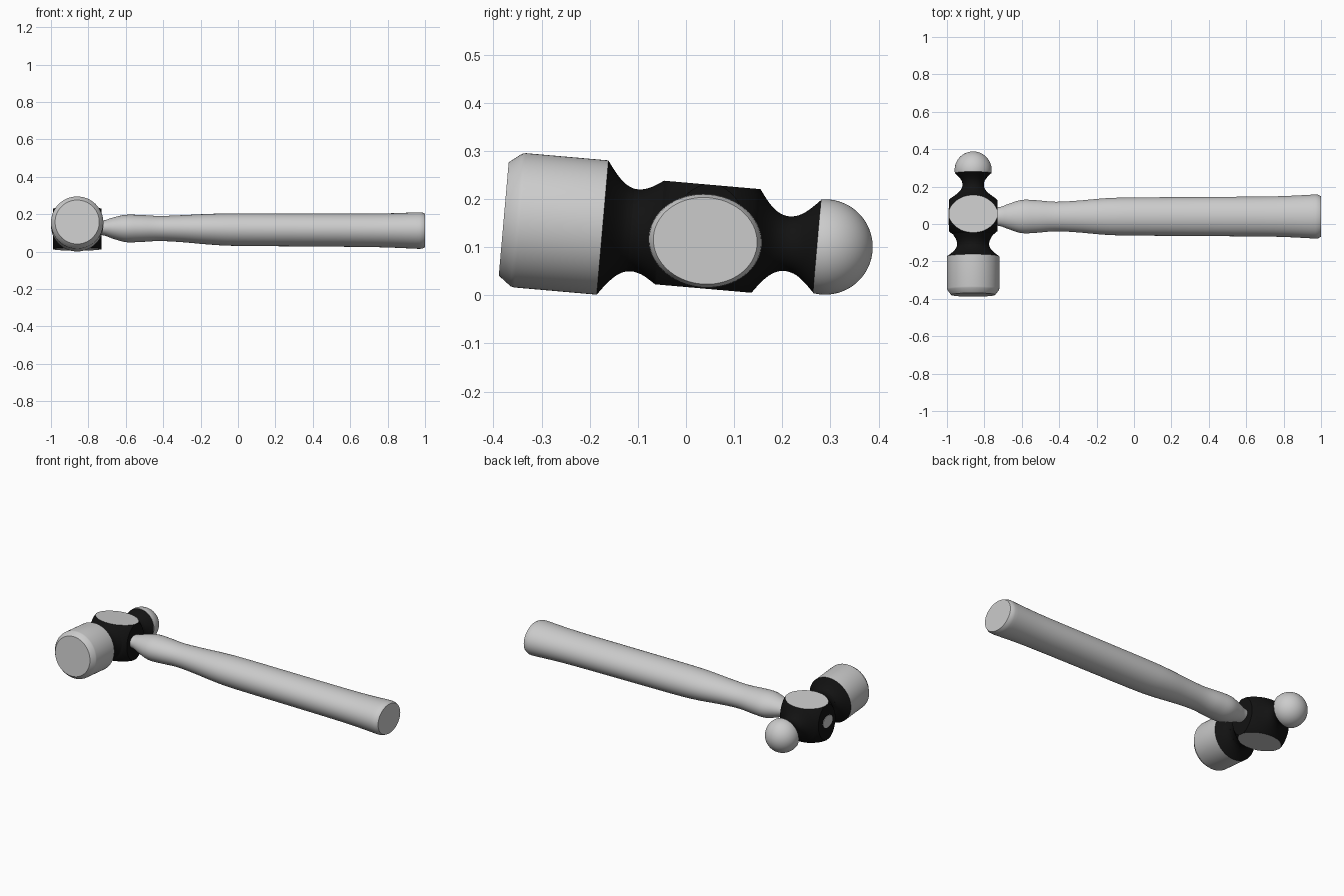
import bpy, bmesh, math
from mathutils import Matrix, Vector

if "Cube" in bpy.data.objects:
    bpy.data.objects.remove(bpy.data.objects["Cube"])

TILT = Matrix.Rotation(math.radians(-5), 4, 'X')
HEAD = Matrix.Translation((-0.86, 0, 0.1255)) @ TILT


def material(name, c):
    m = bpy.data.materials.new(name)
    m.diffuse_color = (c, c, c, 1)
    m.use_nodes = True
    m.node_tree.nodes["Principled BSDF"].inputs["Base Color"].default_value = m.diffuse_color
    return m


STEEL = material("light grey", 0.6)
BLACK = material("black paint", 0.006)


def spline(pts, steps=5):
    """Catmull-Rom curve through points of any dimension."""
    out = []
    for i in range(len(pts) - 1):
        p0, p1, p2, p3 = (pts[max(i - 1, 0)], pts[i], pts[i + 1],
                          pts[min(i + 2, len(pts) - 1)])
        for k in range(steps):
            t = k / steps
            out.append(tuple(
                0.5 * (2 * b + (c - a) * t + (2 * a - 5 * b + 4 * c - d) * t * t
                       + (3 * b - a - 3 * c + d) * t ** 3)
                for a, b, c, d in zip(p0, p1, p2, p3)))
    out.append(pts[-1])
    return out


def loft(rings):
    """Skin a list of closed rings and cap both ends."""
    bm = bmesh.new()
    vs = [[bm.verts.new(p) for p in r] for r in rings]
    n = len(vs[0])
    for a, b in zip(vs, vs[1:]):
        for i in range(n):
            j = (i + 1) % n
            bm.faces.new((a[i], a[j], b[j], b[i]))
    bm.faces.new(vs[0])
    bm.faces.new(vs[-1])
    bmesh.ops.recalc_face_normals(bm, faces=bm.faces)
    return bm


def turned(profile, n=72):
    """Revolve (position, radius) pairs about the head axis (local y)."""
    return loft([[(r * math.cos(2 * math.pi * i / n), s, r * math.sin(2 * math.pi * i / n))
                  for i in range(n)] for s, r in profile])


def finish(name, bm, mats, matrix=None):
    bmesh.ops.recalc_face_normals(bm, faces=bm.faces)
    me = bpy.data.meshes.new(name)
    bm.to_mesh(me)
    bm.free()
    if matrix:
        me.transform(matrix)
    ob = bpy.data.objects.new(name, me)
    bpy.context.collection.objects.link(ob)
    for m in mats:
        me.materials.append(m)
    bpy.ops.object.select_all(action='DESELECT')
    ob.select_set(True)
    bpy.context.view_layer.objects.active = ob
    bpy.ops.object.shade_smooth_by_angle(angle=math.radians(28))
    return ob


# Striking face: bevelled cylinder with a rounded lip
finish("striking_face", turned([(-0.38, 0.118), (-0.375, 0.122), (-0.354, 0.138),
                                (-0.346, 0.14), (-0.174, 0.14)]), [STEEL], HEAD)

# Neck behind the striking face
finish("front_neck", turned(spline([(-0.174, 0.14), (-0.16, 0.121), (-0.145, 0.104),
                                    (-0.13, 0.092), (-0.115, 0.086), (-0.11, 0.0858)])),
       [BLACK], HEAD)

# Central body with ball neck: turned barrel flattened on four sides
half = [(-0.055, 0.108), (-0.045, 0.122), (-0.025, 0.141), (0, 0.158), (0.025, 0.168)]
barrel = half + [(0.0455, 0.172)] + [(0.091 - s, r) for s, r in reversed(half)]
front = spline([(-0.115, 0.086), (-0.1, 0.086), (-0.08, 0.0925), (-0.055, 0.108)])
rear = spline([(0.146, 0.108), (0.165, 0.083), (0.185, 0.065), (0.207, 0.057),
               (0.23, 0.061), (0.25, 0.074), (0.273, 0.096)])
bm = turned(front[:-1] + spline(barrel) + rear[1:])
for axis, dist, mat in (((1, 0, 0), 0.13, 0), ((-1, 0, 0), 0.13, 0),
                        ((0, 0, 1), 0.108, 1), ((0, 0, -1), 0.108, 1)):
    no = Vector(axis)
    cut = bmesh.ops.bisect_plane(bm, geom=bm.verts[:] + bm.edges[:] + bm.faces[:],
                                 plane_co=no * dist, plane_no=no, clear_outer=True)
    edges = [e for e in cut['geom_cut'] if isinstance(e, bmesh.types.BMEdge)
             and e.is_boundary]
    for f in bmesh.ops.holes_fill(bm, edges=edges, sides=0)['faces']:
        f.material_index = mat
finish("head_body", bm, [BLACK, STEEL], HEAD)

# Ball end, starting just before its widest section
ball = []
a0 = math.acos(-0.017 / 0.099)
for k in range(25):
    a = a0 * (1 - k / 24)
    ball.append((0.29 + 0.099 * math.cos(a), max(0.099 * math.sin(a), 0.0005)))
finish("ball_end", turned(ball), [STEEL], HEAD)

# Handle: oval sections (x, half width, half height, centre z) through the head
sections = [(-0.993, 0.046, 0.036, 0.125), (-0.85, 0.047, 0.036, 0.126),
            (-0.73, 0.049, 0.038, 0.127), (-0.67, 0.068, 0.056, 0.126),
            (-0.6, 0.089, 0.073, 0.124), (-0.52, 0.087, 0.072, 0.124),
            (-0.42, 0.079, 0.067, 0.124), (-0.3, 0.085, 0.072, 0.123),
            (-0.15, 0.098, 0.082, 0.12), (0, 0.102, 0.087, 0.118),
            (0.4, 0.105, 0.088, 0.116), (0.75, 0.108, 0.09, 0.114),
            (0.95, 0.117, 0.097, 0.113)]
tip = [(0.97, 0.118, 0.0975, 0.113), (0.985, 0.1165, 0.0965, 0.113), (1.0, 0.108, 0.09, 0.113)]
rings = []
for x, w, h, z in spline(sections) + tip:
    ring = []
    for i in range(56):
        t = 2 * math.pi * i / 56
        p = TILT @ Vector((0, w * math.cos(t), h * math.sin(t)))
        ring.append((x, 0.04 + p.y, z + p.z))
    rings.append(ring)
finish("handle", loft(rings), [STEEL])
